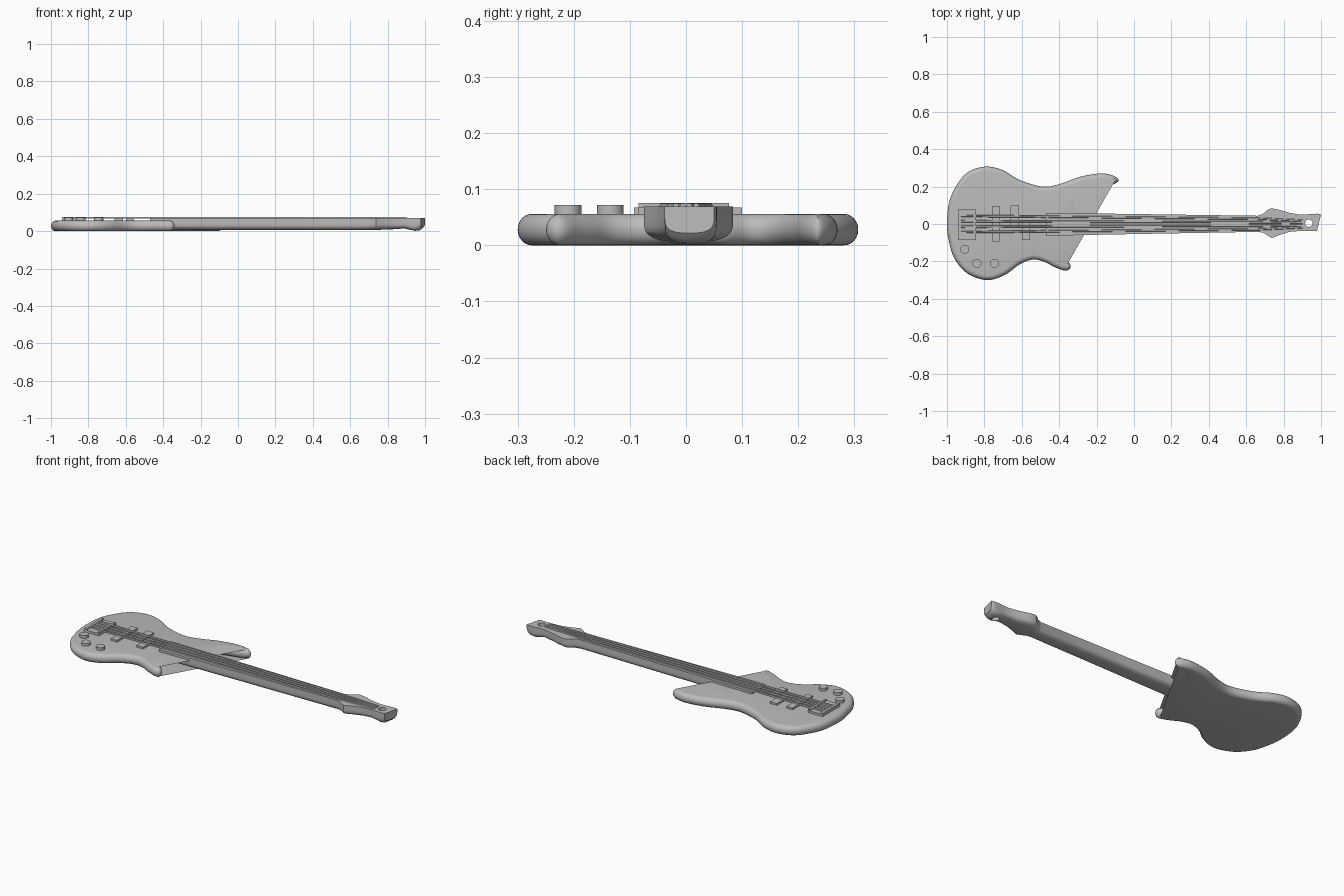
import bpy, bmesh, math
from mathutils import Vector

if "Cube" in bpy.data.objects:
    bpy.data.objects.remove(bpy.data.objects["Cube"])

grey = bpy.data.materials.new("plain grey")
grey.use_nodes = True
COLOUR = (0.5, 0.5, 0.5, 1)
grey.diffuse_color = COLOUR
grey.node_tree.nodes["Principled BSDF"].inputs["Base Color"].default_value = COLOUR
parts = []


def finish(name, bm):
    bmesh.ops.recalc_face_normals(bm, faces=bm.faces)
    mesh = bpy.data.meshes.new(name)
    bm.to_mesh(mesh)
    bm.free()
    obj = bpy.data.objects.new(name, mesh)
    bpy.context.collection.objects.link(obj)
    mesh.materials.append(grey)
    parts.append(obj)
    return obj


def loft(name, rings):
    """Skin closed rings of equal length and cap both ends."""
    bm = bmesh.new()
    rows = [[bm.verts.new(p) for p in ring] for ring in rings]
    n = len(rows[0])
    for a, b in zip(rows, rows[1:]):
        for i in range(n):
            j = (i + 1) % n
            bm.faces.new((a[i], a[j], b[j], b[i]))
    bm.faces.new(rows[0])
    bm.faces.new(rows[-1])
    return finish(name, bm)


def box(name, x0, x1, y0, y1, z0, z1):
    return loft(name, [[(x0, y0, z), (x1, y0, z), (x1, y1, z), (x0, y1, z)]
                       for z in (z0, z1)])


def cylinder(name, x, y, r, z0, z1, n=32):
    ring = [(x + r * math.cos(t), y + r * math.sin(t))
            for t in (math.tau * i / n for i in range(n))]
    return loft(name, [[(px, py, z) for px, py in ring] for z in (z0, z1)])


def closed_spline(points, steps=6):
    """Catmull-Rom curve through the points."""
    p = [Vector(q) for q in points]
    n, out = len(p), []
    for i in range(n):
        a, b, c, d = (p[(i + k) % n] for k in (-1, 0, 1, 2))
        for s in range(steps):
            t = s / steps
            out.append(0.5 * (2 * b + (c - a) * t + (2 * a - 5 * b + 4 * c - d) * t ** 2
                              + (3 * b - a - 3 * c + d) * t ** 3))
    return out


# Body: outline clockwise from the tail, with a rounded rim
outline = closed_spline([
    (-1, 0), (-.985, .13), (-.93, .235), (-.87, .287), (-.785, .307), (-.70, .287),
    (-.61, .235), (-.49, .2), (-.40, .213), (-.29, .252), (-.18, .27), (-.115, .26),
    (-.082, .235), (-.115, .21), (-.21, .185), (-.275, .155), (-.295, .115), (-.28, .06),
    (-.34, 0), (-.42, -.06), (-.42, -.125), (-.38, -.175), (-.342, -.215),
    (-.344, -.24), (-.37, -.249), (-.425, -.23), (-.48, -.202), (-.54, -.19),
    (-.61, -.215), (-.69, -.272), (-.785, -.3), (-.89, -.265), (-.96, -.185), (-.99, -.09)])
count = len(outline)
normals = []
for i in range(count):
    d = (outline[(i + 1) % count] - outline[i - 1]).normalized()
    normals.append(Vector((d.y, -d.x)))
RIM, HALF = 0.025, 0.028
rings = []
for k in range(13):
    a = math.pi * (k / 12 - 0.5)
    inset, z = RIM * (1 - math.cos(a)), HALF + HALF * math.sin(a)
    rings.append([(*(p + q * inset), z) for p, q in zip(outline, normals)])
loft("body", rings)


# Neck and headstock: U-shaped sections (x, right edge, left edge, underside, slant)
TOP = 0.069


def u_section(x, y0, y1, bottom, slant):
    mid, half = (y0 + y1) / 2, (y1 - y0) / 2
    ring = []
    for i in range(21):
        t = math.pi * i / 20
        c, s = math.cos(t), math.sin(t)
        y = mid - half * math.copysign(abs(c) ** 0.65, c)
        shoulder = bottom + 0.6 * (TOP - bottom)
        ring.append((x + slant * y, y, shoulder - (shoulder - bottom) * s ** 0.65))
    return [(x + slant * y0, y0, TOP)] + ring + [(x + slant * y1, y1, TOP)]


neck = loft("neck_and_headstock", [u_section(*s) for s in [
    (-.47, -.063, .06, .006, 0), (.1, -.052, .052, .006, 0), (.66, -.042, .044, .006, 0),
    (.69, -.046, .054, .006, 0), (.72, -.066, .08, .006, 0), (.738, -.075, .084, .006, 0),
    (.78, -.058, .075, .008, 0), (.83, -.042, .06, .01, 0), (.89, -.037, .05, .014, 0),
    (.92, -.036, .051, .006, .05), (.945, -.037, .054, .001, .12),
    (.967, -.038, .055, .004, .2), (.978, -.038, .054, .012, .25),
    (.987, -.038, .05, .022, .25)]])

# Hole through the tip of the headstock
cutter = cylinder("hole_cutter", .935, .004, .02, -.1, .2)
parts.remove(cutter)
cutter.hide_render = True
cutter.hide_set(True)
cut = neck.modifiers.new("hole", "BOOLEAN")
cut.operation, cut.solver, cut.object = "DIFFERENCE", "EXACT", cutter
bpy.context.view_layer.objects.active = neck
bpy.ops.object.modifier_apply(modifier=cut.name)
bpy.data.objects.remove(cutter)

# Bridge and pickups
DECK = 0.05
box("bridge_plate", -.94, -.845, -.085, .077, DECK, .069)
box("bridge_tail_bar", -.94, -.925, -.085, .077, DECK, .075)
box("bridge_front_bar", -.857, -.845, -.085, .077, DECK, .075)
box("rear_pickup", -.76, -.72, -.093, .097, DECK, .067)
box("front_pickup_upper", -.66, -.615, -.012, .1, DECK, .067)
box("front_pickup_lower", -.6, -.557, -.085, .02, DECK, .067)

# Control knobs
for i, (x, y) in enumerate([(-.905, -.135), (-.84, -.21), (-.745, -.21)]):
    cylinder(f"knob_{i + 1}", x, y, .024, DECK, .072)

# Strings: thin bars narrowing towards the headstock
for i in range(4):
    k = i - 1.5
    w = .006
    rings = []
    for x, spread in ((-.93, .029), (.66, .019), (.9, .012)):
        y = k * spread
        rings.append([(x, y - w, .068), (x, y + w, .068),
                      (x, y + w * .6, .0745), (x, y - w * .6, .0745)])
    loft(f"string_{i + 1}", rings)

# Smooth rounded surfaces, sharp corners kept
bpy.ops.object.select_all(action="DESELECT")
for obj in parts:
    obj.select_set(True)
bpy.context.view_layer.objects.active = parts[0]
bpy.ops.object.shade_smooth_by_angle(angle=math.radians(35))
